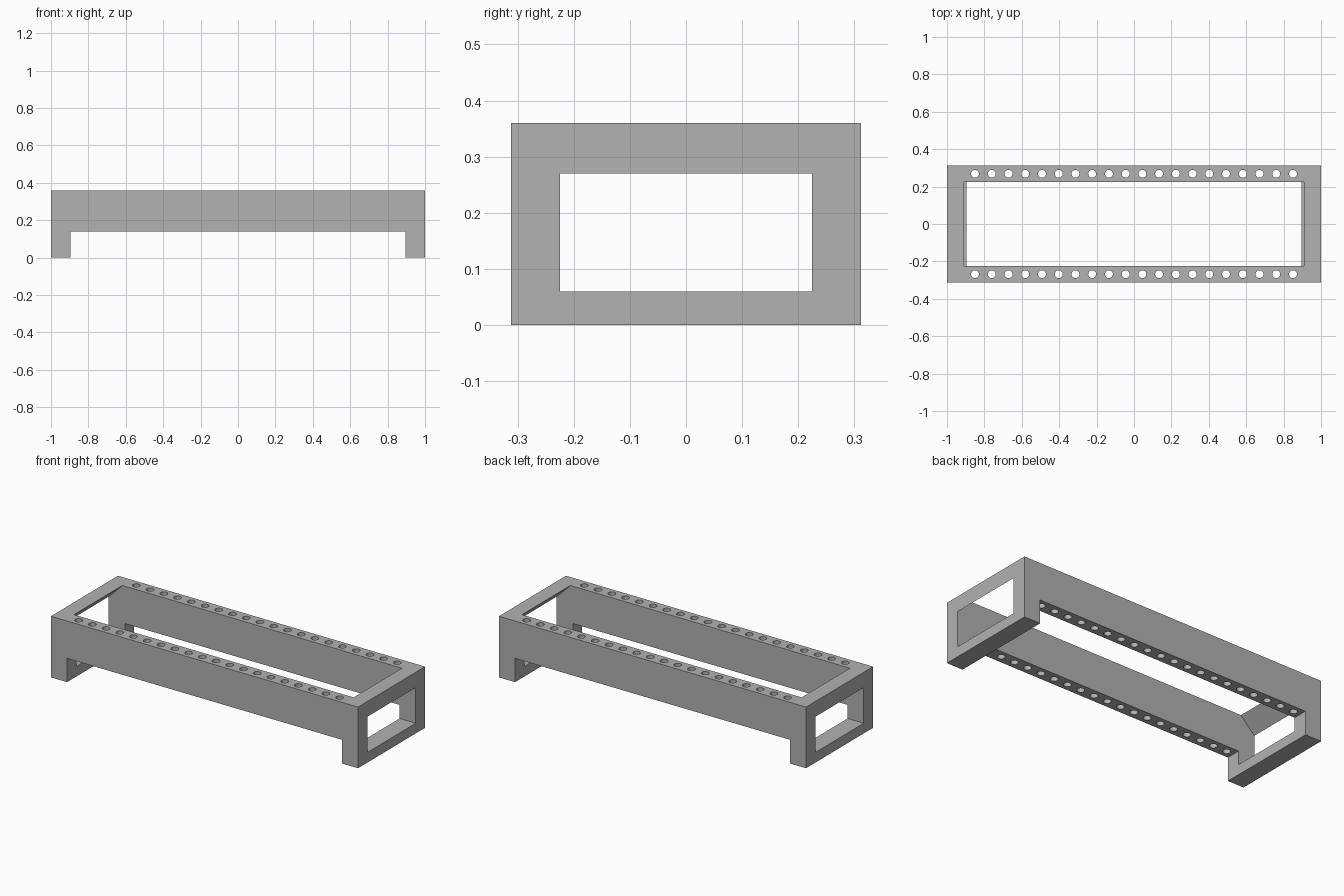
import bpy
import bmesh
from mathutils import Matrix

cube = bpy.data.objects.get("Cube")
if cube:
    bpy.data.objects.remove(cube, do_unlink=True)

# Overall sizes
HALF_X, HALF_Y, HEIGHT = 1.0, 0.312, 0.36
INNER_Y = 0.225
FOOT_X = 0.895
RAIL_Z = 0.14
BAR_Z = 0.06
WEDGE = 0.09
HOLES, HOLE_END, HOLE_R = 20, 0.85, 0.021

grey = bpy.data.materials.new("plain grey")
grey.use_nodes = True
colour = (0.445, 0.445, 0.445, 1)
grey.diffuse_color = colour
grey.node_tree.nodes["Principled BSDF"].inputs["Base Color"].default_value = colour


def add_object(name, bm):
    bmesh.ops.recalc_face_normals(bm, faces=bm.faces)
    mesh = bpy.data.meshes.new(name)
    bm.to_mesh(mesh)
    bm.free()
    mesh.materials.append(grey)
    obj = bpy.data.objects.new(name, mesh)
    bpy.context.collection.objects.link(obj)
    return obj


def extrude_profile(name, profile, y0, y1, capped=True):
    """Extrude an x-z outline along y."""
    bm = bmesh.new()
    near = [bm.verts.new((x, y0, z)) for x, z in profile]
    far = [bm.verts.new((x, y1, z)) for x, z in profile]
    n = len(profile)
    for i in range(n):
        j = (i + 1) % n
        bm.faces.new((near[i], near[j], far[j], far[i]))
    if capped:
        bm.faces.new(near)
        bm.faces.new(far)
    else:
        # Open ends butt against the side rails, so fix the winding by area
        area = sum(a[0] * b[1] - b[0] * a[1]
                   for a, b in zip(profile, profile[1:] + profile[:1]))
        if area < 0:
            bmesh.ops.reverse_faces(bm, faces=bm.faces)
    return add_object(name, bm)


# Long side rails with a foot at each end
half = [(FOOT_X, RAIL_Z), (FOOT_X, 0), (HALF_X, 0), (HALF_X, HEIGHT)]
outline = half + [(-x, z) for x, z in reversed(half)]

for name, side in (("front", -1), ("back", 1)):
    y0, y1 = sorted((side * INNER_Y, side * HALF_Y))
    rail = extrude_profile(name + "_rail", outline, y0, y1)

    # Row of round holes drilled down through the rail
    bm = bmesh.new()
    for i in range(HOLES):
        x = -HOLE_END + 2 * HOLE_END * i / (HOLES - 1)
        bmesh.ops.create_cone(
            bm, cap_ends=True, segments=24, radius1=HOLE_R, radius2=HOLE_R, depth=1,
            matrix=Matrix.Translation((x, (y0 + y1) / 2, RAIL_Z)))
    cutter = add_object(name + "_hole_cutter", bm)
    cutter.hide_render = True
    cutter.hide_viewport = True
    drill = rail.modifiers.new("holes", 'BOOLEAN')
    drill.operation = 'DIFFERENCE'
    drill.solver = 'EXACT'
    drill.object = cutter

    # Bake the holes in, then drop the cutter
    evaluated = rail.evaluated_get(bpy.context.evaluated_depsgraph_get())
    drilled = bpy.data.meshes.new_from_object(evaluated)
    rail.modifiers.clear()
    rail.data = drilled
    bpy.data.objects.remove(cutter, do_unlink=True)

    # Smooth hole walls, sharp rims
    bpy.ops.object.select_all(action='DESELECT')
    rail.select_set(True)
    bpy.context.view_layer.objects.active = rail
    bpy.ops.object.shade_smooth_by_angle()

# End frames: low square bar and a top bar with a sloping underside
for name, s in (("right", -1), ("left", 1)):
    low = [(FOOT_X, 0), (HALF_X, 0), (HALF_X, BAR_Z), (FOOT_X, BAR_Z)]
    top = [(HALF_X - WEDGE, HEIGHT), (HALF_X, HEIGHT - WEDGE), (HALF_X, HEIGHT)]
    for part, shape in (("_bottom_bar", low), ("_top_bar", top)):
        extrude_profile(name + part, [(s * x, z) for x, z in shape],
                        -INNER_Y, INNER_Y, capped=False)
